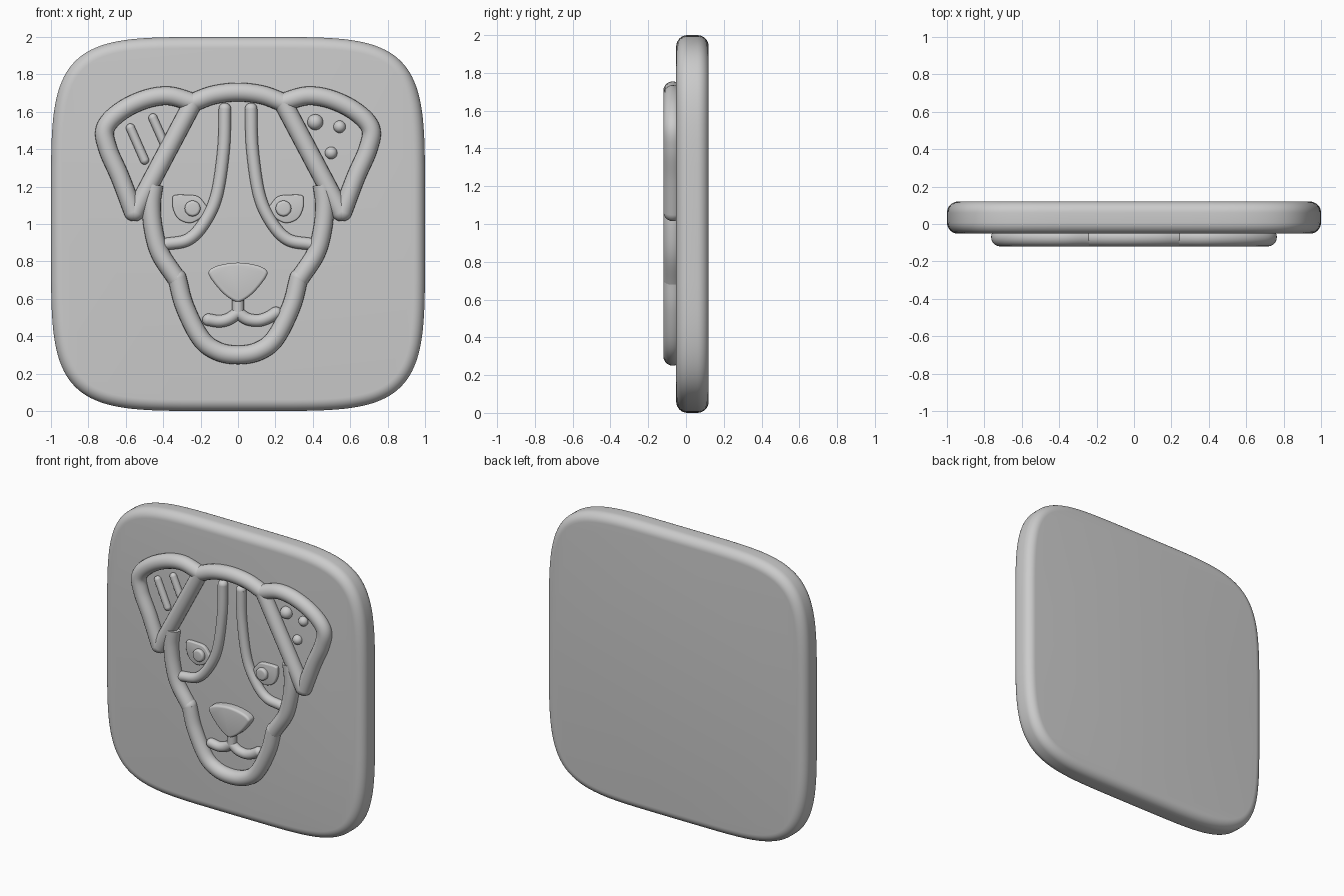
import bpy, bmesh, math
from mathutils import Vector, Matrix

if "Cube" in bpy.data.objects:
    bpy.data.objects.remove(bpy.data.objects["Cube"])


def finish(name, bm):
    bmesh.ops.recalc_face_normals(bm, faces=bm.faces)
    mesh = bpy.data.meshes.new(name)
    bm.to_mesh(mesh)
    bm.free()
    ob = bpy.data.objects.new(name, mesh)
    bpy.context.collection.objects.link(ob)
    bpy.ops.object.select_all(action='DESELECT')
    ob.select_set(True)
    bpy.context.view_layer.objects.active = ob
    bpy.ops.object.shade_smooth_by_angle(angle=math.radians(40))
    return ob


def spline(pts, closed=False, steps=8):
    """Smooth curve through 2D (x, z) points."""
    p = [Vector(q) for q in pts]
    n = len(p)
    if closed:
        get = lambda i: p[i % n]
    else:
        ext = [2 * p[0] - p[1]] + p + [2 * p[-1] - p[-2]]
        get = lambda i: ext[i + 1]
    out = []
    for i in range(n if closed else n - 1):
        a, b, c, d = (get(i + k) for k in (-1, 0, 1, 2))
        for s in range(steps):
            t = s / steps
            out.append(0.5 * (2 * b + (c - a) * t + (2 * a - 5 * b + 4 * c - d) * t * t
                              + (3 * b - a - 3 * c + d) * t ** 3))
    return out if closed else out + [p[-1]]


def tube(name, pts, r, y, side=1, balls=(True, True)):
    """Round rod along a smooth path, with ball ends."""
    path = [Vector((side * q.x, y, q.y)) for q in spline(pts)]
    bm = bmesh.new()
    rings, n = [], 20
    for i, c in enumerate(path):
        d = (path[min(i + 1, len(path) - 1)] - path[max(i - 1, 0)]).normalized()
        across = d.cross(Vector((0, 1, 0)))
        rings.append([bm.verts.new(c + r * (math.cos(k * math.tau / n) * across
                                            + math.sin(k * math.tau / n) * Vector((0, 1, 0))))
                      for k in range(n)])
    for a, b in zip(rings, rings[1:]):
        for k in range(n):
            bm.faces.new((a[k], a[(k + 1) % n], b[(k + 1) % n], b[k]))
    bm.faces.new(rings[0])
    bm.faces.new(rings[-1])
    for c, use in zip((path[0], path[-1]), balls):
        if use:
            bmesh.ops.create_uvsphere(bm, u_segments=20, v_segments=12, radius=r,
                                      matrix=Matrix.Translation(c))
    return finish(name, bm)


def slab(name, outline, y0, y1, bevel, segs=4, side=1):
    """Flat outline given thickness in y, with rounded rims."""
    bm = bmesh.new()
    front = [bm.verts.new((side * x, y0, z)) for x, z in outline]
    back = [bm.verts.new((side * x, y1, z)) for x, z in outline]
    n = len(front)
    rims = [bm.faces.new(front), bm.faces.new(back[::-1])]
    for k in range(n):
        bm.faces.new((front[k], back[k], back[(k + 1) % n], front[(k + 1) % n]))
    bmesh.ops.recalc_face_normals(bm, faces=bm.faces)
    edges = [e for f in rims for e in f.edges]
    bmesh.ops.bevel(bm, geom=edges, offset=bevel, segments=segs, profile=0.5,
                    affect='EDGES', clamp_overlap=False)
    return finish(name, bm)


def circle(x, z, r, n=32):
    return [(x + r * math.cos(k * math.tau / n), z + r * math.sin(k * math.tau / n))
            for k in range(n)]


# Backing plate: superellipse outline
def power(v):
    return math.copysign(abs(v) ** 0.4, v) if abs(v) > 1e-9 else 0

plate = [(power(math.cos(k * math.tau / 128)), 1 + power(math.sin(k * math.tau / 128)))
         for k in range(128)]
slab("plate", plate, -0.052, 0.12, 0.06, 8)

# Head outline
R, Y = 0.05, -0.07
tube("skull_top", [(-0.24, 1.65), (-0.13, 1.69), (0, 1.705), (0.13, 1.69), (0.24, 1.65)], R, Y)
tube("jaw", [(-0.325, 0.71), (-0.285, 0.56), (-0.2, 0.39), (-0.11, 0.32), (0, 0.30),
             (0.11, 0.32), (0.2, 0.39), (0.285, 0.56), (0.325, 0.71)], R, Y)

eye = [(-0.35, 1.14), (-0.335, 1.155), (-0.28, 1.156), (-0.215, 1.148), (-0.175, 1.105),
       (-0.168, 1.085), (-0.185, 1.045), (-0.25, 1.006), (-0.315, 1.025), (-0.347, 1.08)]

# Paired parts, given for the left half and mirrored
for side, tag in ((1, "left"), (-1, "right")):
    tube(f"ear_inner_{tag}", [(-0.55, 1.065), (-0.24, 1.65)], R, Y, side)
    tube(f"ear_outer_{tag}", [(-0.24, 1.65), (-0.37, 1.685), (-0.5, 1.665), (-0.63, 1.6),
                              (-0.71, 1.51), (-0.695, 1.4), (-0.63, 1.25), (-0.56, 1.065)],
         R, Y, side)
    tube(f"cheek_{tag}", [(-0.45, 1.21), (-0.463, 1.1), (-0.452, 0.97), (-0.415, 0.84),
                          (-0.33, 0.71)], R, Y, side, (False, True))
    tube(f"face_stripe_{tag}", [(-0.07, 1.615), (-0.077, 1.4), (-0.115, 1.15), (-0.185, 1.0),
                                (-0.27, 0.915), (-0.39, 0.892)], 0.033, -0.065, side)
    slab(f"eye_{tag}", spline(eye, True, 5), -0.075, -0.03, 0.008, 3, side)
    slab(f"pupil_{tag}", circle(-0.243, 1.083, 0.042), -0.1, -0.05, 0.014, 4, side)

# Nose and mouth
nose = [(0, 0.793), (0.09, 0.782), (0.148, 0.757), (0.152, 0.72), (0.085, 0.635), (0.02, 0.588)]
nose += [(-x, z) for x, z in nose[:0:-1]]
slab("nose", spline(nose, True, 6), -0.105, -0.03, 0.015)
tube("nose_stem", [(0, 0.61), (0, 0.525)], 0.033, -0.065)
tube("mouth_left", [(0, 0.525), (-0.05, 0.492), (-0.1, 0.48), (-0.158, 0.488)], 0.033, -0.065)
tube("mouth_right", [(0, 0.525), (0.05, 0.492), (0.11, 0.484), (0.16, 0.499), (0.203, 0.525)],
     0.033, -0.065)

# Ear markings: two bars on one ear, three dots on the other
for i, bar in enumerate(([(-0.575, 1.513), (-0.5, 1.342)], [(-0.455, 1.567), (-0.385, 1.41)])):
    tube(f"ear_bar_{i + 1}", bar, 0.024, -0.06)
for i, (x, z, r) in enumerate(((0.413, 1.545, 0.042), (0.543, 1.52, 0.033), (0.498, 1.38, 0.033))):
    bm = bmesh.new()
    bmesh.ops.create_uvsphere(bm, u_segments=24, v_segments=14, radius=r,
                              matrix=Matrix.Translation((x, -0.055, z)))
    finish(f"ear_dot_{i + 1}", bm)
